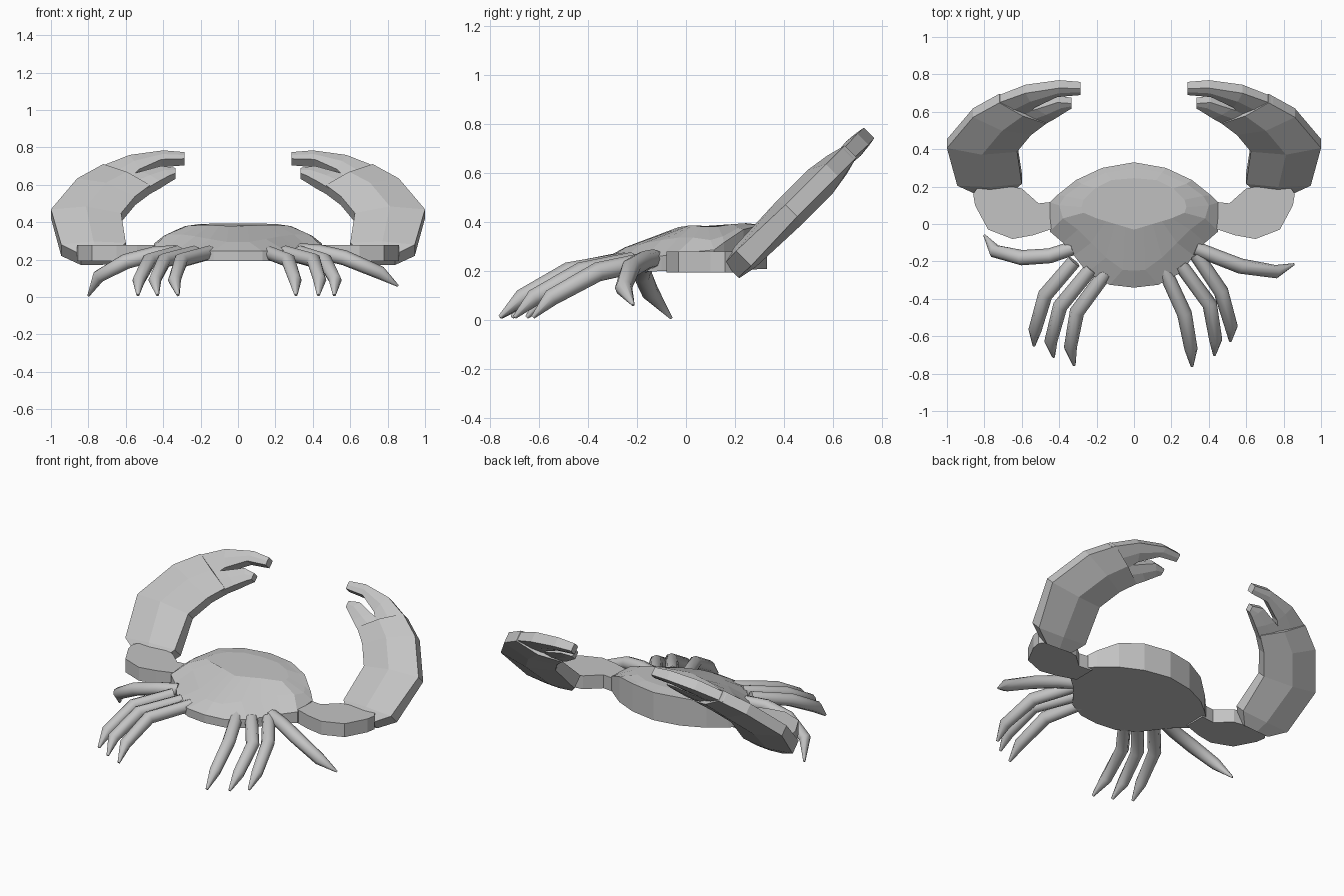
import bpy, bmesh
from math import cos, sin, tau, radians
from mathutils import Vector

if "Cube" in bpy.data.objects:
    bpy.data.objects.remove(bpy.data.objects["Cube"])

shell = bpy.data.materials.new("shell grey")
shell.diffuse_color = (0.55, 0.55, 0.55, 1)
shell.use_nodes = True
shell.node_tree.nodes["Principled BSDF"].inputs["Base Color"].default_value = shell.diffuse_color


def loft(name, parts):
    """Each part is a list of rings with equal point counts, capped at both ends."""
    bm = bmesh.new()
    for rings in parts:
        vs = [[bm.verts.new(p) for p in r] for r in rings]
        n = len(vs[0])
        for a, b in zip(vs, vs[1:]):
            for i in range(n):
                j = (i + 1) % n
                bm.faces.new((a[i], a[j], b[j], b[i]))
        bm.faces.new(vs[0][::-1])
        bm.faces.new(vs[-1])
    bmesh.ops.recalc_face_normals(bm, faces=bm.faces)
    me = bpy.data.meshes.new(name)
    bm.to_mesh(me)
    bm.free()
    me.materials.append(shell)
    ob = bpy.data.objects.new(name, me)
    bpy.context.collection.objects.link(ob)
    return ob


def full(half):
    """Mirror a half ring that starts and ends on x = 0."""
    return half + [(-x, y, z) for x, y, z in half[-2:0:-1]]


# Body: flat underside, rim low at the front and tall at the back, sloping shell
rim = [(0, -.34, .245), (.13, -.325, .245), (.25, -.26, .25), (.32, -.17, .255),
       (.38, -.10, .26), (.45, -.04, .27), (.45, .115, .285), (.41, .155, .315),
       (.31, .235, .368), (.17, .30, .385), (0, .33, .385)]
shoulder = [(0, -.25, .295), (.06, -.245, .295), (.15, -.18, .31), (.23, -.10, .325),
            (.30, -.03, .335), (.38, .03, .335), (.40, .10, .325), (.37, .15, .34),
            (.28, .215, .375), (.15, .275, .388), (0, .30, .388)]
top = [(0, -.03, .378), (.05, -.015, .38), (.10, 0, .382), (.15, .015, .385),
       (.20, .03, .385), (.27, .06, .381), (.28, .09, .381), (.27, .13, .381),
       (.21, .19, .39), (.12, .235, .393), (0, .245, .394)]
low = [(x, y, .20 + .02 * y) for x, y, z in rim]
loft("body", [[full(low), full(rim), full(shoulder), full(top)]])

# Arms: flat lobes joining the body to the claws
arm = [(.42, .12), (.51, .11), (.60, .19), (.72, .21), (.84, .19), (.86, .16), (.85, .10),
       (.78, -.03), (.65, -.08), (.54, -.06), (.45, -.03), (.42, -.02)]

# Claws: sections across a plane tilted back 45 degrees
# (outer x, outer y, inner x, inner y, edge half thickness, middle half thickness)
palm = [(.84, .185, .66, .19, .04, .045), (.945, .235, .60, .245, .043, .06),
        (1.0, .43, .625, .41, .034, .07), (.86, .595, .55, .50, .034, .07),
        (.72, .672, .47, .56, .034, .055)]
long_finger = [(.74, .662, .60, .58, .028, .034), (.58, .722, .53, .645, .032, .042),
               (.40, .748, .41, .70, .03, .036), (.285, .742, .285, .707, .025, .028)]
short_finger = [(.63, .605, .49, .545, .028, .034), (.52, .635, .42, .585, .03, .038),
                (.41, .668, .365, .617, .026, .032), (.335, .66, .335, .632, .022, .024)]
normal = Vector((0, -1, 1)).normalized()


def claw_rings(rows, side):
    rings = []
    for ax, ay, bx, by, te, tc in rows:
        a = Vector((ax * side, ay, ay + .015))
        b = Vector((bx * side, by, by + .015))
        m = (a + b) / 2
        rings.append([a + te * normal, m + tc * normal, b + te * normal,
                      b - te * normal, m - tc * normal, a - te * normal])
    return rings


for side, label in ((1, "right"), (-1, "left")):
    loft(label + "_arm", [[[(x * side, y, z) for x, y in arm] for z in (.192, .278)]])
    loft(label + "_claw", [claw_rings(r, side) for r in (palm, long_finger, short_finger)])


# Legs: eight-sided tubes tapering to a point
def tube(name, path, radii, sides=8):
    pts = [Vector(p) for p in path]
    rings = []
    for i, (p, r) in enumerate(zip(pts, radii)):
        d = Vector((0, 0, 0))
        if i > 0:
            d += (p - pts[i - 1]).normalized()
        if i < len(pts) - 1:
            d += (pts[i + 1] - p).normalized()
        u = d.cross(Vector((0, 0, 1))).normalized()
        v = u.cross(d).normalized()
        rings.append([p + r * (cos(tau * k / sides) * u + sin(tau * k / sides) * v)
                      for k in range(sides)])
    ob = loft(name, [rings])
    bpy.ops.object.select_all(action='DESELECT')
    ob.select_set(True)
    bpy.context.view_layer.objects.active = ob
    bpy.ops.object.shade_smooth_by_angle(angle=radians(50))


# Walking legs: root, knee, ankle and tip seen from above, heights shared
legs = {
    "left_leg_2": [(-.32, -.20), (-.475, -.38), (-.53, -.57), (-.535, -.65)],
    "left_leg_3": [(-.23, -.24), (-.395, -.44), (-.445, -.63), (-.43, -.71)],
    "left_leg_4": [(-.15, -.26), (-.305, -.47), (-.34, -.66), (-.32, -.755)],
    "right_leg_2": [(.33, -.16), (.465, -.36), (.52, -.55), (.515, -.625)],
    "right_leg_3": [(.25, -.22), (.405, -.43), (.437, -.62), (.43, -.70)],
    "right_leg_4": [(.16, -.24), (.27, -.48), (.305, -.67), (.31, -.76)],
}
for name, xy in legs.items():
    tube(name, [(x, y, z) for (x, y), z in zip(xy, (.238, .195, .09, .01))],
         (.038, .040, .035, .008))

# Side legs, posed differently left and right
side_radii = (.038, .040, .041, .036, .006)
tube("left_leg_1", [(-.33, -.13, .24), (-.45, -.17, .23), (-.60, -.18, .19),
                    (-.745, -.145, .11), (-.80, -.06, .006)], side_radii)
tube("right_leg_1", [(.33, -.13, .25), (.44, -.175, .24), (.57, -.225, .21),
                     (.76, -.255, .13), (.855, -.215, .06)], side_radii)
